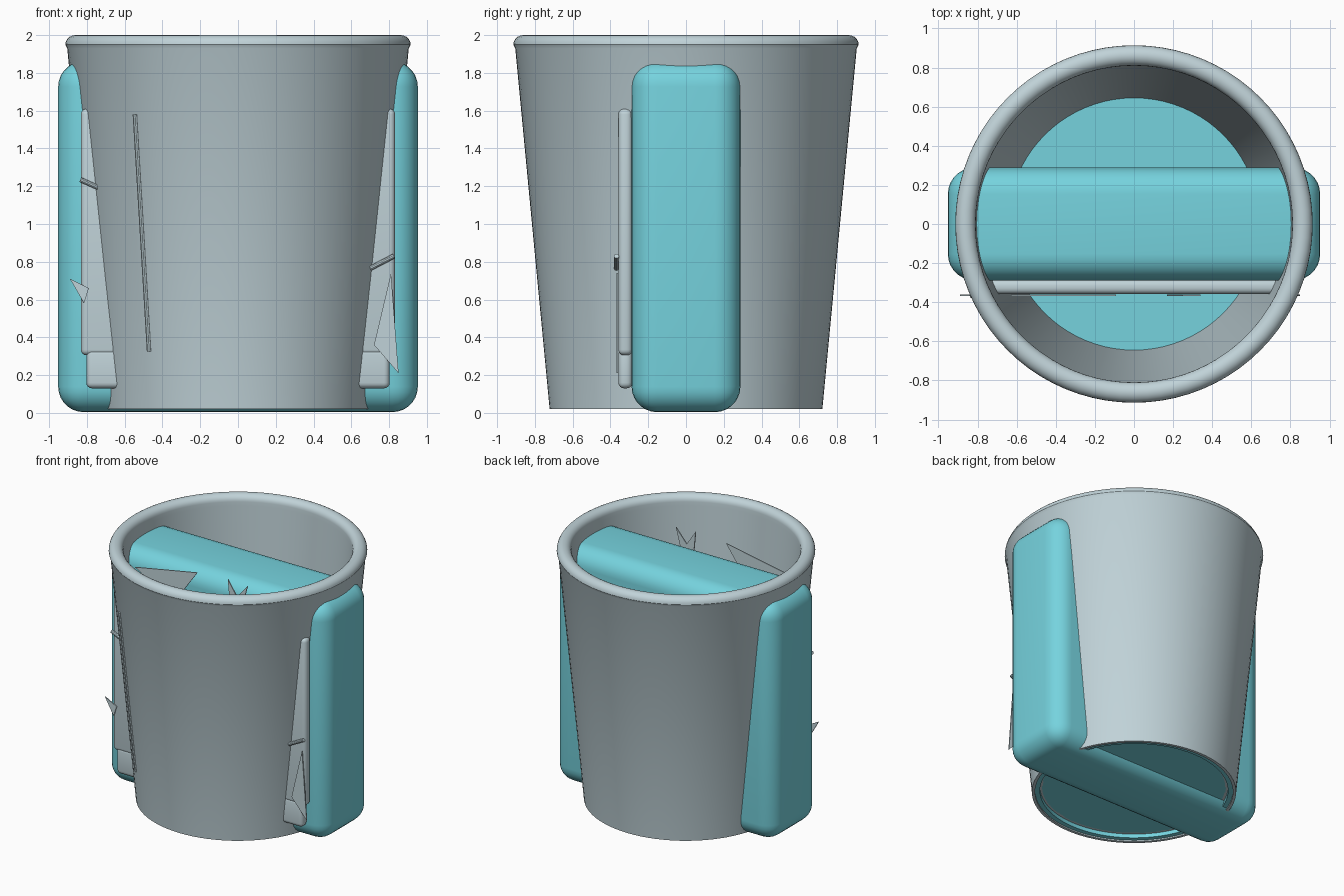
import bpy, math
from mathutils import Vector

if "Cube" in bpy.data.objects:
    bpy.data.objects.remove(bpy.data.objects["Cube"])


def material(name, rgb):
    m = bpy.data.materials.new(name)
    m.diffuse_color = (*rgb, 1)
    m.use_nodes = True
    m.node_tree.nodes["Principled BSDF"].inputs["Base Color"].default_value = m.diffuse_color
    return m


GREY = material("pale_grey", (0.53, 0.65, 0.69))
TEAL = material("teal", (0.18, 0.65, 0.73))


def add_mesh(name, verts, faces, mat, smooth=True):
    me = bpy.data.meshes.new(name)
    me.from_pydata(verts, [], faces)
    ob = bpy.data.objects.new(name, me)
    bpy.context.collection.objects.link(ob)
    me.materials.append(mat)
    if smooth:
        smooth_edges(ob)
    return ob


def smooth_edges(ob):
    bpy.ops.object.select_all(action='DESELECT')
    ob.select_set(True)
    bpy.context.view_layer.objects.active = ob
    bpy.ops.object.shade_smooth_by_angle(angle=math.radians(35))


def lathe(name, profile, mat, n=80):
    """Turn a closed (radius, z) profile, listed anticlockwise, around z."""
    verts, faces, k = [], [], len(profile)
    for i in range(n):
        a = math.tau * i / n
        verts += [(r * math.cos(a), r * math.sin(a), z) for r, z in profile]
    for i in range(n):
        j = (i + 1) % n
        for p in range(k):
            q = (p + 1) % k
            faces.append((i * k + p, j * k + p, j * k + q, i * k + q))
    return add_mesh(name, verts, faces, mat)


def rounded_box(name, lo, hi, radius, segments, mat):
    """Box between two corners with every edge rounded."""
    lo, hi = Vector(lo), Vector(hi)
    bpy.ops.mesh.primitive_cube_add(size=1, location=(lo + hi) / 2)
    ob = bpy.context.object
    ob.name = name
    ob.scale = hi - lo
    bpy.ops.object.transform_apply(location=False, rotation=False, scale=True)
    ob.data.materials.append(mat)
    bev = ob.modifiers.new("round", 'BEVEL')
    bev.width, bev.segments, bev.limit_method = radius, segments, 'NONE'
    bpy.ops.object.modifier_apply(modifier="round")
    smooth_edges(ob)
    return ob


def shard(name, points, y=-0.365, t=0.008):
    """Thin upright plate from an (x, z) outline listed clockwise or not."""
    n = len(points)
    verts = [(x, y - t / 2, z) for x, z in points] + [(x, y + t / 2, z) for x, z in points]
    faces = [tuple(range(n)), tuple(range(2 * n - 1, n - 1, -1))]
    faces += [(i, i + n, (i + 1) % n + n, (i + 1) % n) for i in range(n)]
    return add_mesh(name, verts, faces, GREY, smooth=False)


def rod(name, a, b, radius):
    a, b = Vector(a), Vector(b)
    bpy.ops.mesh.primitive_cylinder_add(vertices=10, radius=radius, depth=(b - a).length,
                                        location=(a + b) / 2)
    ob = bpy.context.object
    ob.name = name
    ob.rotation_euler = (b - a).to_track_quat('Z', 'Y').to_euler()
    ob.data.materials.append(GREY)
    smooth_edges(ob)
    return ob


# tapered cup wall with a rounded lip
lip = [(0.862 + 0.052 * math.cos(a), 1.95 + 0.05 * math.sin(a))
       for a in [math.pi * i / 10 for i in range(11)]]
lathe("cup_wall", [(0.70, 0.02), (0.722, 0.02), (0.904, 1.93)] + lip
      + [(0.81, 1.92), (0.645, 0.12), (0.645, 0.06), (0.70, 0.06)], GREY)

# floor disc and the foot ring around it
lathe("cup_floor", [(0.0001, 0.06), (0.65, 0.06), (0.65, 0.12), (0.0001, 0.12)], TEAL)
lathe("foot_ring", [(0.665, 0.03), (0.70, 0.03), (0.70, 0.065), (0.665, 0.065)], TEAL)

# long rounded block that passes through both sides of the cup
rounded_box("through_block", (-0.952, -0.288, 0.004), (0.952, 0.288, 1.862), 0.135, 7, TEAL)

# front panel and its lower step
rounded_box("front_panel", (-0.832, -0.358, 0.305), (0.832, -0.284, 1.61), 0.03, 4, GREY)
rounded_box("panel_step", (-0.803, -0.358, 0.13), (0.803, -0.284, 0.34), 0.03, 4, GREY)

# pointed slivers on the panel
shard("left_sliver", [(-0.89, 0.71), (-0.815, 0.58), (-0.79, 0.66)])
shard("right_sliver", [(0.81, 0.74), (0.72, 0.36), (0.85, 0.21)])
shard("upper_sliver", [(-0.63, 1.79), (-0.30, 1.60), (-0.093, 1.89)])
shard("small_sliver_0", [(0.17, 1.91), (0.20, 1.60), (0.27, 1.76)])
shard("small_sliver_1", [(0.34, 1.90), (0.20, 1.74), (0.26, 1.60)])

# short pins on the panel
rod("left_pin", (-0.835, -0.365, 1.235), (-0.70, -0.365, 1.175), 0.013)
rod("right_pin", (0.825, -0.368, 0.83), (0.70, -0.368, 0.765), 0.013)


# slim strip following the outer slope of the cup
def on_cup(z, angle, lift=0.0):
    r = 0.722 + (z - 0.02) * 0.0953 + lift
    return (r * math.sin(angle), -r * math.cos(angle), z)


ang = -math.asin(0.628)
rod("cup_strip", on_cup(1.58, ang, -0.004), on_cup(0.325, ang, -0.004), 0.014)
